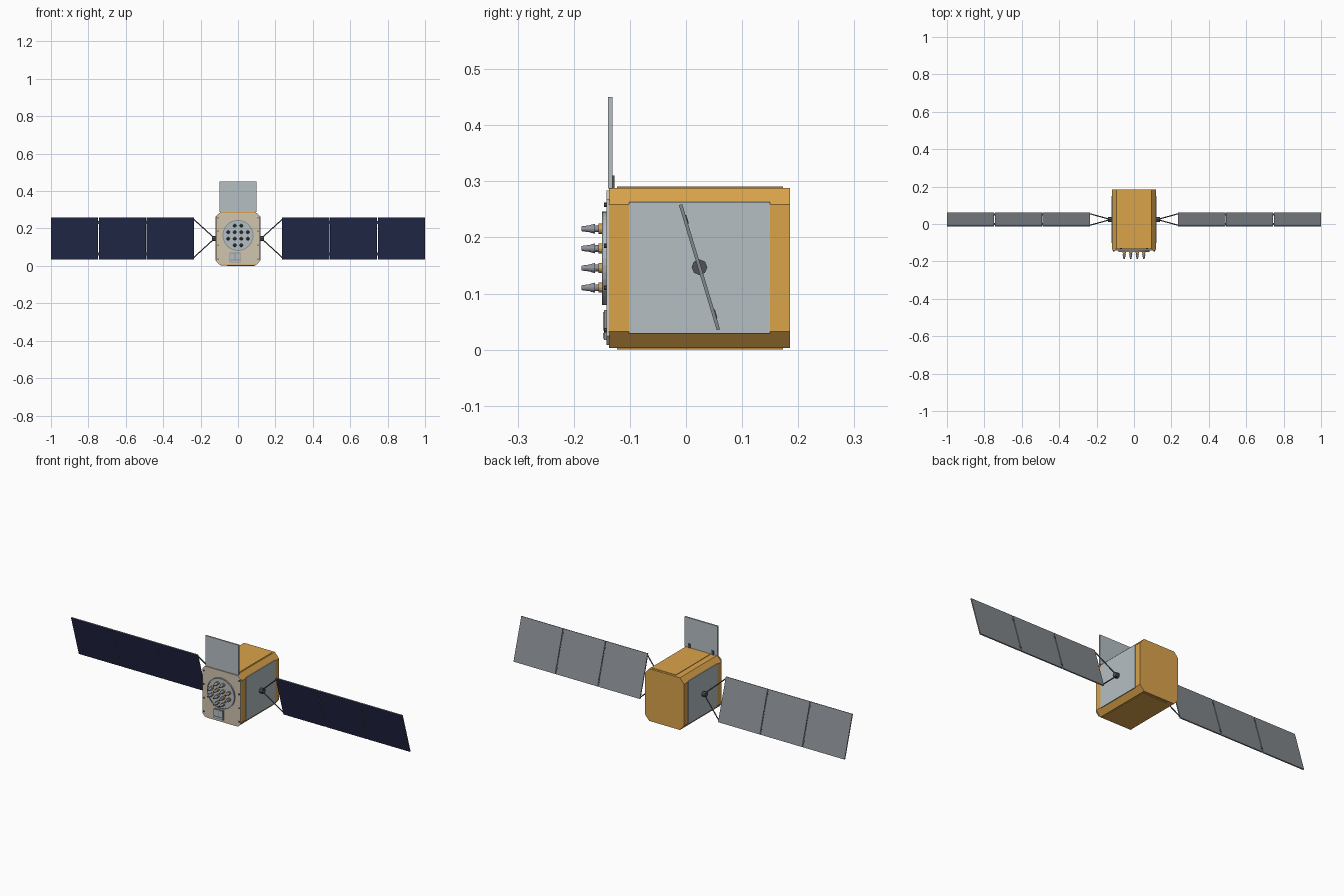
import bpy, bmesh
from math import pi, atan2
from mathutils import Vector, Matrix

cube = bpy.data.objects.get("Cube")
if cube:
    bpy.data.objects.remove(cube)


def material(name, r, g, b):
    m = bpy.data.materials.new(name)
    m.use_nodes = True
    m.diffuse_color = (r, g, b, 1)
    m.node_tree.nodes["Principled BSDF"].inputs["Base Color"].default_value = (r, g, b, 1)
    return m


FOIL = material("gold foil", 0.71, 0.37, 0.07)
RADIATOR = material("pale blue grey", 0.46, 0.52, 0.55)
BEIGE = material("beige plate", 0.63, 0.56, 0.43)
NAVY = material("navy cells", 0.021, 0.027, 0.085)
GREY = material("panel back grey", 0.23, 0.25, 0.27)
METAL = material("horn metal", 0.28, 0.30, 0.33)
DARK = material("dark metal", 0.08, 0.085, 0.095)


def finish(name, bm, *mats):
    bmesh.ops.recalc_face_normals(bm, faces=bm.faces)
    mesh = bpy.data.meshes.new(name)
    bm.to_mesh(mesh)
    bm.free()
    for m in mats:
        mesh.materials.append(m)
    obj = bpy.data.objects.new(name, mesh)
    bpy.context.collection.objects.link(obj)
    return obj


def box(name, x, y, z, mat):
    """Box from (min, max) pairs on each axis."""
    bm = bmesh.new()
    bmesh.ops.create_cube(bm, size=1)
    for v in bm.verts:
        v.co = [(a + b) / 2 + c * (b - a) for (a, b), c in zip((x, y, z), v.co)]
    return finish(name, bm, mat)


def rod(name, start, end, radius, mat, sides=8, tip=None):
    """Cylinder or cone between two points."""
    a, b = Vector(start), Vector(end)
    bm = bmesh.new()
    turn = (b - a).to_track_quat('Z', 'Y').to_matrix().to_4x4()
    bmesh.ops.create_cone(bm, cap_ends=True, segments=sides, radius1=radius,
                          radius2=radius if tip is None else tip, depth=(b - a).length,
                          matrix=Matrix.Translation((a + b) / 2) @ turn)
    return finish(name, bm, mat)


def chamfered(name, hx, y, z, cx, cz, mat):
    """Prism along y with a chamfered rectangular cross-section."""
    z0, z1 = z
    outline = [(-hx + cx, z0), (hx - cx, z0), (hx, z0 + cz), (hx, z1 - cz),
               (hx - cx, z1), (-hx + cx, z1), (-hx, z1 - cz), (-hx, z0 + cz)]
    bm = bmesh.new()
    face = bm.faces.new([bm.verts.new((px, y[0], pz)) for px, pz in outline])
    side = bmesh.ops.extrude_face_region(bm, geom=[face])
    moved = [g for g in side["geom"] if isinstance(g, bmesh.types.BMVert)]
    bmesh.ops.translate(bm, verts=moved, vec=(0, y[1] - y[0], 0))
    return finish(name, bm, mat)


# Body with raised foil sheets above and below
chamfered("body", 0.118, (-0.137, 0.185), (0.003, 0.288), 0.025, 0.029, FOIL)
box("top_sheet", (-0.06, 0.088), (-0.123, 0.173), (0.286, 0.2905), FOIL)
box("bottom_sheet", (-0.06, 0.088), (-0.123, 0.173), (0, 0.005), FOIL)

# Front plate and its corner bolts
chamfered("front_plate", 0.116, (-0.142, -0.136), (0.008, 0.284), 0.016, 0.016, BEIGE)
for sx in (-1, 1):
    for z in (0.035, 0.11, 0.185, 0.258):
        rod("plate_bolt", (sx * 0.107, -0.141, z), (sx * 0.107, -0.146, z), 0.004, DARK)

# Antenna disc and feed horns on a grid without corners
CZ = 0.163
rod("antenna_disc", (0, -0.14, CZ), (0, -0.148, CZ), 0.083, RADIATOR, 40)
bm = bmesh.new()
rings = [[bm.verts.new(Matrix.Rotation(i * pi / 20, 3, 'Y') @ Vector((r, y, 0)) + Vector((0, 0, CZ)))
          for i in range(40)] for r, y in ((0.083, -0.147), (0.083, -0.1495), (0.078, -0.1495), (0.078, -0.147))]
for a, b in zip(rings, rings[1:]):
    for i in range(40):
        j = (i + 1) % 40
        bm.faces.new((a[i], a[j], b[j], b[i]))
finish("disc_rim", bm, METAL)

# Horn sections: start y, end y, start radius, end radius, material
horn = [(-0.147, -0.156, 0.009, 0.009, FOIL), (-0.156, -0.162, 0.006, 0.006, METAL),
        (-0.162, -0.170, 0.009, 0.007, METAL), (-0.170, -0.185, 0.0065, 0.0045, METAL),
        (-0.185, -0.186, 0.004, 0.004, DARK)]
steps = (-1.5, -0.5, 0.5, 1.5)
for ix in steps:
    for iz in steps:
        if abs(ix) + abs(iz) < 3:
            x, z = ix * 0.035, CZ + iz * 0.035
            for y0, y1, r0, r1, mat in horn:
                rod("feed_horn", (x, y0, z), (x, y1, z), r0, mat, 12, r1)

# Small instrument below the disc
box("instrument_base", (-0.046, 0.014), (-0.146, -0.141), (0.017, 0.071), METAL)
for x in (-0.043, -0.014):
    box("instrument_window", (x, x + 0.025), (-0.148, -0.144), (0.034, 0.067), RADIATOR)
box("instrument_lower_panel", (-0.043, 0.011), (-0.148, -0.144), (0.02, 0.03), RADIATOR)

# Upright panel and its brackets
box("upright_panel", (-0.1, 0.1), (-0.139, -0.131), (0.287, 0.45), RADIATOR)
for sx in (-1, 1):
    box("panel_bracket", (sx * 0.07 - 0.006, sx * 0.07 + 0.006), (-0.132, -0.127), (0.286, 0.31), DARK)

# Tilted solar wings
HUB = Vector((0, 0.024, 0.147))
TILT = Matrix.Translation(HUB) @ Matrix.Rotation(atan2(0.068, 0.225), 4, 'X')
HALF = 0.1165


def wing_point(x, z):
    return TILT @ Vector((x, 0, z))


for sx in (-1, 1):
    # Side radiator, hub and yoke
    box("side_radiator", sorted((sx * 0.116, sx * 0.12)), (-0.102, 0.15), (0.029, 0.263), RADIATOR)
    rod("wing_hub", HUB + Vector((sx * 0.118, 0, 0)), HUB + Vector((sx * 0.14, 0, 0)), 0.014, DARK)
    for sz in (-1, 1):
        rod("yoke_arm", wing_point(sx * 0.13, sz * 0.005), wing_point(sx * 0.238, sz * 0.108), 0.003, DARK)
    for i in range(3):
        start = 0.236 + i * 0.256
        panel = box("solar_panel", sorted((sx * start, sx * (start + 0.252))),
                    (-0.003, 0.003), (-HALF, HALF), GREY)
        panel.data.materials.append(NAVY)
        for f in panel.data.polygons:
            f.material_index = int(f.normal.y < -0.5)
        panel.matrix_world = TILT
        # Hinges between neighbouring panels
        if i:
            for z in (-0.088, 0.088):
                hinge = box("panel_hinge", sorted((sx * (start - 0.007), sx * (start + 0.003))),
                            (-0.002, 0.0045), (z - 0.008, z + 0.008), DARK)
                hinge.matrix_world = TILT
